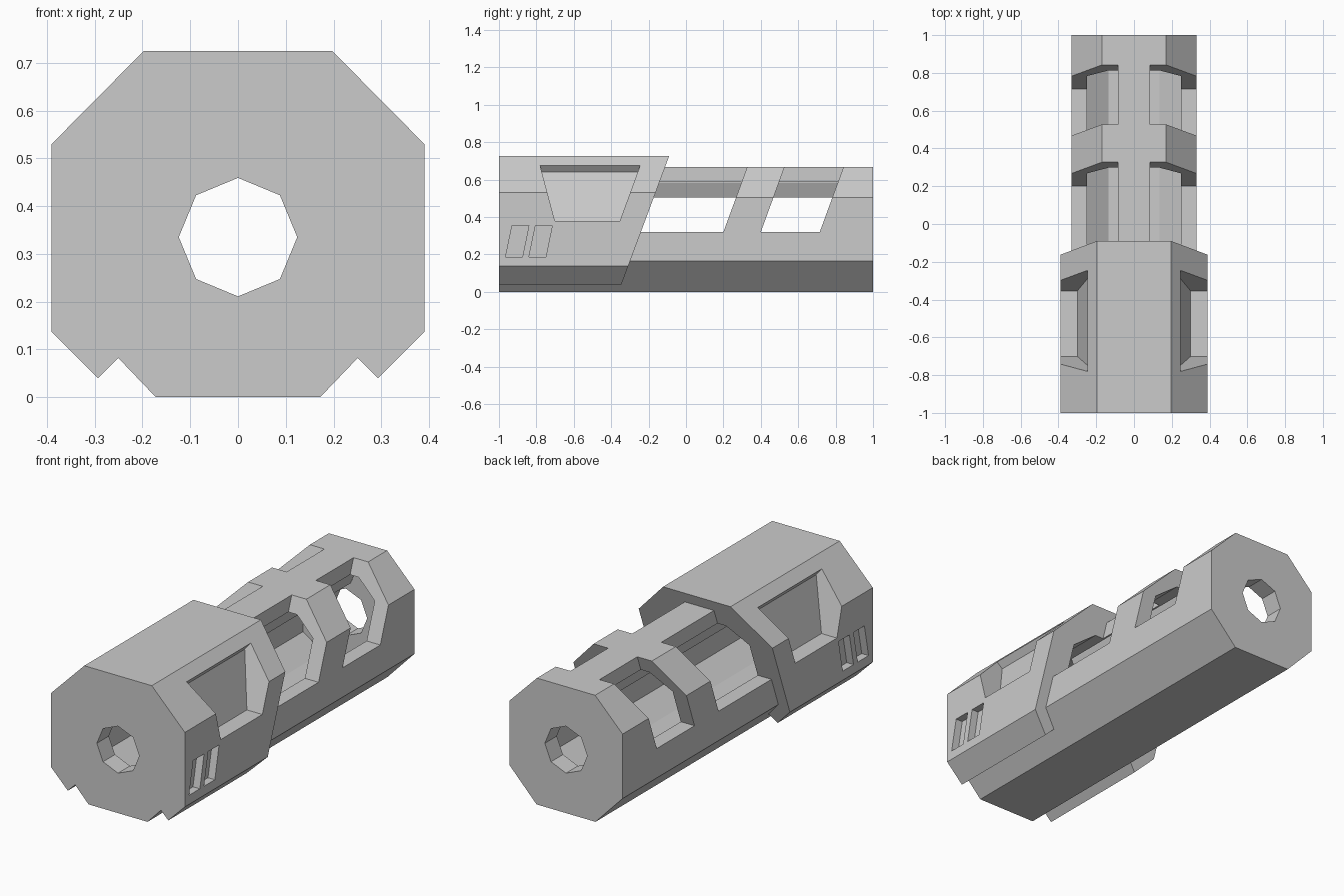
import bpy, bmesh, math

cube = bpy.data.objects.get("Cube")
if cube:
    bpy.data.objects.remove(cube, do_unlink=True)

metal = bpy.data.materials.new("plain_grey")
metal.use_nodes = True
GREY = (0.6, 0.6, 0.6, 1.0)
metal.diffuse_color = GREY
metal.node_tree.nodes["Principled BSDF"].inputs["Base Color"].default_value = GREY

MID = 0.335      # height of the bore axis
LEAN = 0.366     # slant of the cut ends


def prism(name, profile, front, back):
    """Extrude an x-z profile along y; each end is (y at z=0, slant per z)."""
    bm = bmesh.new()
    rings = [[bm.verts.new((x, y + k * z, z)) for x, z in profile]
             for y, k in (front, back)]
    bm.faces.new(rings[0])
    bm.faces.new(rings[1][::-1])
    n = len(profile)
    for i in range(n):
        j = (i + 1) % n
        bm.faces.new((rings[0][i], rings[1][i], rings[1][j], rings[0][j]))
    bmesh.ops.recalc_face_normals(bm, faces=bm.faces[:])
    mesh = bpy.data.meshes.new(name)
    bm.to_mesh(mesh)
    bm.free()
    mesh.materials.append(metal)
    ob = bpy.data.objects.new(name, mesh)
    bpy.context.collection.objects.link(ob)
    return ob


def combine(target, tool, operation):
    """Apply a boolean and discard the tool."""
    tool.hide_render = True
    mod = target.modifiers.new(operation.lower(), 'BOOLEAN')
    mod.operation = operation
    mod.solver = 'EXACT'
    mod.object = tool
    bpy.context.view_layer.objects.active = target
    bpy.ops.object.modifier_apply(modifier=mod.name)
    bpy.data.objects.remove(tool, do_unlink=True)


def mirrored(half):
    """Close a right-hand half profile, listed bottom to top."""
    return half + [(-x, z) for x, z in reversed(half)]


def cut_both_sides(target, name, profile, front, back):
    for s in (1, -1):
        cutter = prism(name, [(s * x, z) for x, z in profile], front, back)
        combine(target, cutter, 'DIFFERENCE')


# Long eight-sided barrel
body = prism("barrel_body", mirrored([(0.172, 0), (0.33, 0.165), (0.33, 0.505), (0.17, 0.667)]),
             (-1, 0), (1, 0))

# Slanted side ports, open up to the top strip
port = [(0.085, 0.32), (0.5, 0.32), (0.5, 0.8), (0.085, 0.8)]
for start, end in ((-0.42, 0.083), (0.283, 0.598)):
    cut_both_sides(body, "port_cutter", port, (start, LEAN), (end, LEAN))

# Wider front sleeve, open along the bottom
sleeve = prism("front_sleeve", mirrored([(0.24, 0.093), (0.293, 0.04), (0.39, 0.137),
                                         (0.39, 0.53), (0.197, 0.725)]),
               (-1, 0), (-0.36, 0.372))
combine(body, sleeve, 'UNION')

# Inner chamber and the bore through both ends
chamber = prism("chamber_cutter", mirrored([(0.135, 0.085), (0.25, 0.165), (0.25, 0.505), (0.135, 0.588)]),
                (-0.9, 0), (0.9, 0))
combine(body, chamber, 'DIFFERENCE')
ring = [(0.124 * math.cos(i * math.pi / 4), MID + 0.124 * math.sin(i * math.pi / 4)) for i in range(8)]
combine(body, prism("bore_cutter", ring, (-1.2, 0), (1.2, 0)), 'DIFFERENCE')

# Tapered side recesses in the sleeve
recess = [(0.3, 0.378), (0.45, 0.378), (0.45, 0.94), (0.22, 0.64)]
cut_both_sides(body, "recess_cutter", recess, (-0.6, -0.267), (-0.493, 0.367))

# Two small slanted slots on each side
slot = [(0.35, 0.185), (0.45, 0.185), (0.45, 0.355), (0.35, 0.355)]
for start in (-1.003, -0.878):
    cut_both_sides(body, "slot_cutter", slot, (start, 0.206), (start + 0.09, 0.206))

# Ridge under the top strip
ridge = prism("top_strip_ridge", mirrored([(0.04, 0.505), (0.075, 0.583), (0.078, 0.61)]),
              (-0.4, 0), (0.88, 0))
combine(body, ridge, 'UNION')
